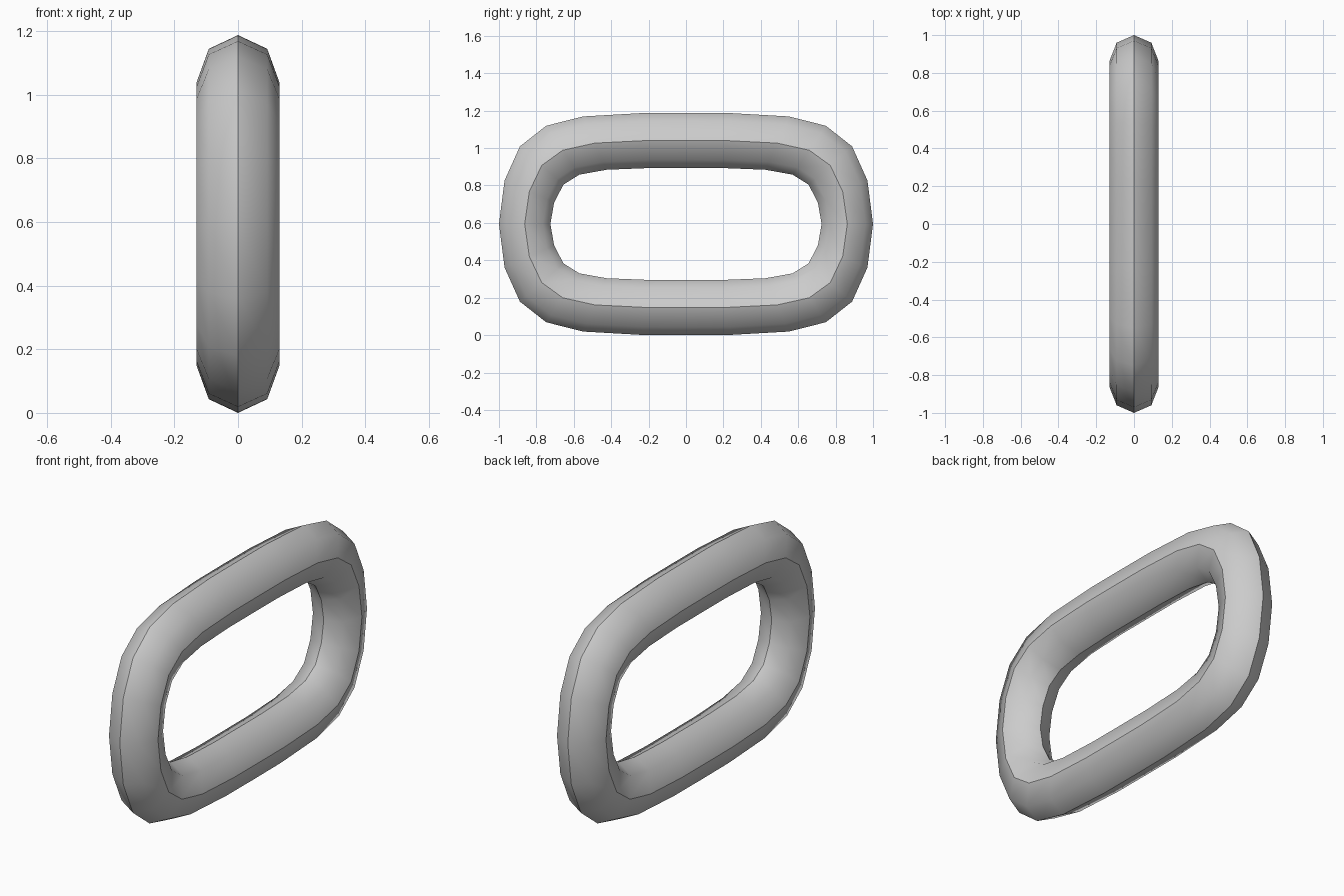
import bpy, bmesh
from math import cos, sin, pi

if "Cube" in bpy.data.objects:
    bpy.data.objects.remove(bpy.data.objects["Cube"])

HALF_WIDTH = 0.13
CENTRE_Z = 0.596

# one quarter of the loop: (outer y, outer z, inner y, inner z) from the middle of the link
quarter = [
    (1.00, 0.00, 0.725, 0.00),
    (0.97, 0.233, 0.705, 0.115),
    (0.888, 0.415, 0.655, 0.211),
    (0.748, 0.525, 0.57, 0.264),
    (0.55, 0.575, 0.425, 0.29),
    (0.235, 0.593, 0.20, 0.299),
    (0.00, 0.594, 0.00, 0.299),
]


def mirrored(points, sy, sz):
    return [(a * sy, b * sz, c * sy, d * sz) for a, b, c, d in points]


# full loop from the mirrored quarter
loop = (quarter[:-1] + mirrored(quarter[:0:-1], -1, 1)
        + mirrored(quarter[:-1], -1, -1) + mirrored(quarter[:0:-1], 1, -1))

# eight-sided cross-section at every station
bm = bmesh.new()
SIDES = 8
rings = []
for oy, oz, iy, iz in loop:
    cy, cz = (oy + iy) / 2, (oz + iz) / 2
    ry, rz = (oy - iy) / 2, (oz - iz) / 2
    ring = []
    for k in range(SIDES):
        a = 2 * pi * k / SIDES
        ring.append(bm.verts.new((HALF_WIDTH * sin(a),
                                  cy + ry * cos(a),
                                  CENTRE_Z + cz + rz * cos(a))))
    rings.append(ring)

for i, r in enumerate(rings):
    n = rings[(i + 1) % len(rings)]
    for k in range(SIDES):
        m = (k + 1) % SIDES
        bm.faces.new((r[k], r[m], n[m], n[k])).smooth = True
bmesh.ops.recalc_face_normals(bm, faces=bm.faces)

# crease lines on the outer, inner and side ridges
for i, r in enumerate(rings):
    n = rings[(i + 1) % len(rings)]
    for k in range(0, SIDES, 2):
        bm.edges.get((r[k], n[k])).smooth = False

mesh = bpy.data.meshes.new("chain_link")
bm.to_mesh(mesh)
bm.free()
link = bpy.data.objects.new("chain_link", mesh)
bpy.context.collection.objects.link(link)
link.location.z = -min(v.co.z for v in mesh.vertices)
